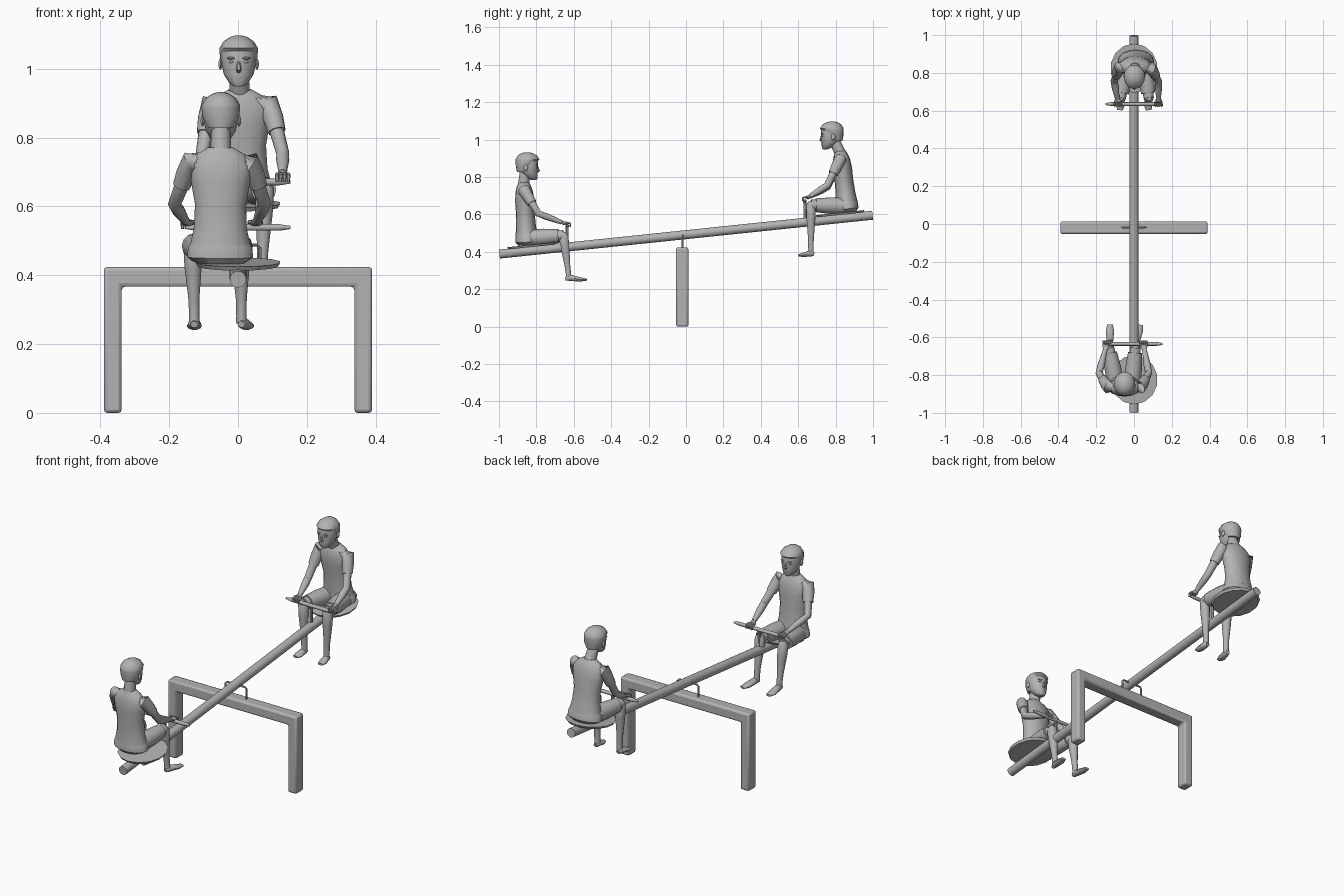
import bpy, bmesh, math
from mathutils import Vector

cube = bpy.data.objects.get("Cube")
if cube:
    bpy.data.objects.remove(cube)

grey = bpy.data.materials.new("plain_grey")
grey.use_nodes = True
grey.diffuse_color = (0.45, 0.45, 0.45, 1)
grey.node_tree.nodes["Principled BSDF"].inputs["Base Color"].default_value = (0.45, 0.45, 0.45, 1)


def finish(name, bm, angle=40):
    bmesh.ops.recalc_face_normals(bm, faces=bm.faces)
    mesh = bpy.data.meshes.new(name)
    bm.to_mesh(mesh)
    bm.free()
    mesh.materials.append(grey)
    obj = bpy.data.objects.new(name, mesh)
    bpy.context.collection.objects.link(obj)
    bpy.ops.object.select_all(action="DESELECT")
    obj.select_set(True)
    bpy.context.view_layer.objects.active = obj
    bpy.ops.object.shade_smooth_by_angle(angle=math.radians(angle))
    return obj


def loft(name, stations, sides=12, level=False):
    """Skin elliptical rings (centre, half width, half depth) along a path."""
    bm = bmesh.new()
    pts = [Vector(s[0]) for s in stations]
    rings = []
    for i, (p, (_, rx, ry)) in enumerate(zip(pts, stations)):
        tangent = (pts[min(i + 1, len(pts) - 1)] - pts[max(i - 1, 0)]).normalized()
        if level:
            tangent = Vector((0, 0, 1))
        ref = Vector((0, 1, 0)) if abs(tangent.x) > 0.9 else Vector((1, 0, 0))
        side = (ref - tangent * ref.dot(tangent)).normalized()
        up = tangent.cross(side)
        turn = [math.tau * k / sides for k in range(sides)]
        rings.append([bm.verts.new(p + side * rx * math.cos(a) + up * ry * math.sin(a)) for a in turn])
    for a, b in zip(rings, rings[1:]):
        for k in range(sides):
            n = (k + 1) % sides
            bm.faces.new((a[k], a[n], b[n], b[k]))
    bm.faces.new(rings[0])
    bm.faces.new(rings[-1])
    return finish(name, bm)


def tube(name, points, radii, sides=10):
    return loft(name, [(p, r, r) for p, r in zip(points, radii)], sides)


def blob(name, centre, size):
    bm = bmesh.new()
    bmesh.ops.create_uvsphere(bm, u_segments=10, v_segments=6, radius=1)
    bmesh.ops.scale(bm, vec=size, verts=bm.verts)
    bmesh.ops.translate(bm, vec=centre, verts=bm.verts)
    return finish(name, bm)


# Support frame: an upside-down U with rounded edges
half = [(0.39, 0), (0.39, 0.424), (-0.39, 0.424), (-0.39, 0),
        (-0.338, 0), (-0.338, 0.367), (0.338, 0.367), (0.338, 0)]
bm = bmesh.new()
face = bm.faces.new([bm.verts.new((x, -0.053, z)) for x, z in half])
extruded = bmesh.ops.extrude_face_region(bm, geom=[face])
bmesh.ops.translate(bm, vec=(0, 0.066, 0),
                    verts=[v for v in extruded["geom"] if isinstance(v, bmesh.types.BMVert)])
frame = finish("support_frame", bm)
bevel = frame.modifiers.new("rounding", "BEVEL")
bevel.width, bevel.segments = 0.01, 2

# Tilted beam and its pivot staple
SLOPE = 0.104


def beam_z(y):
    return 0.492 + SLOPE * y


tube("beam", [(0, y, beam_z(y)) for y in (-0.9975, 0.9975)], (0.024, 0.024), 20)
staple = [(-0.063, 0.42), (-0.063, 0.48), (-0.055, 0.488), (0.055, 0.488), (0.063, 0.48), (0.063, 0.42)]
tube("pivot_staple", [(x, -0.018, z) for x, z in staple], [0.005] * 6, 8)

# Seats and handlebars at both ends
for end, s in (("front", -1), ("back", 1)):
    bm = bmesh.new()
    bmesh.ops.create_cone(bm, cap_ends=True, segments=14, radius1=0.118, radius2=0.125, depth=0.012)
    for v in bm.verts:
        y = v.co.y * 1.04 + s * 0.825
        v.co = (v.co.x, y, beam_z(y) + 0.026 + v.co.z)
    finish(end + "_seat", bm, 30)
    y = s * 0.635
    z = beam_z(y) + 0.113
    tube(end + "_handlebar", [(x, y, z) for x in (-0.152, -0.12, 0.12, 0.152)], (0.005, 0.01, 0.01, 0.005))
    tube(end + "_handle_post", [(0, y, beam_z(y)), (0, y, z)], (0.008, 0.008), 8)


def child(name, s, hip, neck, chin, arms, legs):
    """Seated child facing along s * y."""
    hip, neck, chin = Vector(hip), Vector(neck), Vector(chin)

    def spine(part, rows):
        loft(name + part, [(hip.lerp(neck, t), rx, ry) for t, rx, ry in rows], 16)

    # Shorts and shirt body
    spine("_shorts_seat", [(0, 0.07, 0.045), (0.05, 0.096, 0.06), (0.14, 0.093, 0.06), (0.22, 0.075, 0.05)])
    spine("_shirt", [(0.15, 0.088, 0.059), (0.3, 0.077, 0.053), (0.5, 0.074, 0.05), (0.7, 0.086, 0.051),
                     (0.84, 0.092, 0.047), (0.93, 0.07, 0.038), (0.99, 0.036, 0.028)])

    # Head, hair and neck
    def at(x, fwd, h):
        return chin + Vector((x, s * fwd, h))

    def skull(part, rows):
        loft(name + part, [(at(0, f, h), rx, ry) for h, f, rx, ry in rows], 16, True)

    tube(name + "_neck", [neck - Vector((0, 0, 0.015)), at(0, -0.012, 0.05)], (0.03, 0.028), 12)
    skull("_head", [(0, 0.036, 0.012, 0.012), (0.01, 0.026, 0.027, 0.028), (0.035, 0.012, 0.043, 0.043),
                    (0.065, 0.003, 0.05, 0.054), (0.1, 0, 0.052, 0.058), (0.125, 0, 0.045, 0.05),
                    (0.14, 0, 0.028, 0.033)])
    skull("_hair", [(0.045, -0.024, 0.036, 0.032), (0.075, -0.012, 0.053, 0.05), (0.103, -0.004, 0.056, 0.059),
                    (0.112, 0.001, 0.056, 0.064), (0.132, 0, 0.044, 0.051), (0.145, -0.002, 0.024, 0.03),
                    (0.149, -0.002, 0.01, 0.012)])
    tube(name + "_nose", [at(0, 0.054, 0.075), at(0, 0.061, 0.05), at(0, 0.05, 0.043)], (0.004, 0.008, 0.006), 6)
    blob(name + "_lips", at(0, 0.05, 0.027), (0.013, 0.005, 0.005))
    for side, m in (("_right", -1), ("_left", 1)):
        blob(name + side + "_ear", at(m * 0.053, -0.008, 0.066), (0.006, 0.011, 0.017))
        blob(name + side + "_eye", at(m * 0.02, 0.05, 0.072), (0.009, 0.005, 0.004))
        blob(name + side + "_brow", at(m * 0.021, 0.051, 0.083), (0.014, 0.006, 0.004))

    # Arms with sleeves, hands and fingers curled over the bar
    for side, joints in zip(("_right", "_left"), arms):
        shoulder, elbow, hand = [Vector(p) for p in joints]
        inner = shoulder.lerp(Vector((neck.x, shoulder.y, shoulder.z + 0.01)), 0.5)
        cuff = shoulder.lerp(elbow, 0.55)
        wrist = elbow.lerp(hand, 0.82)
        tube(name + side + "_sleeve", [inner, shoulder, shoulder.lerp(elbow, 0.25), cuff],
             (0.03, 0.033, 0.03, 0.026), 12)
        tube(name + side + "_arm", [shoulder.lerp(elbow, 0.4), elbow, elbow.lerp(hand, 0.3), wrist],
             (0.022, 0.019, 0.019, 0.012))
        loft(name + side + "_hand", [(wrist, 0.012, 0.01), (wrist.lerp(hand, 0.6), 0.02, 0.01),
                                     (hand + Vector((0, 0, 0.008)), 0.021, 0.008)], 10)
        for k in range(4):
            tip = hand + Vector((0.011 * (k - 1.5), s * 0.004, 0.008))
            tube(name + side + "_finger_" + str(k + 1),
                 [tip, tip + Vector((0, s * 0.014, -0.004)), tip + Vector((0, s * 0.015, -0.022))],
                 (0.006, 0.006, 0.004), 6)

    # Legs with shorts and bare feet
    for side, joints in zip(("_right", "_left"), legs):
        thigh, knee, ankle, toe = [Vector(p) for p in joints]
        tube(name + side + "_shorts_leg", [thigh, thigh.lerp(knee, 0.4), thigh.lerp(knee, 0.85)],
             (0.044, 0.044, 0.037), 12)
        tube(name + side + "_thigh", [thigh.lerp(knee, 0.6), knee + Vector((0, 0, 0.002))], (0.031, 0.027), 12)
        tube(name + side + "_shin", [knee + Vector((0, 0, 0.02)), knee, knee.lerp(ankle, 0.3),
                                     knee.lerp(ankle, 0.75), ankle, ankle - Vector((0, 0, 0.02))],
             (0.015, 0.027, 0.025, 0.016, 0.015, 0.016))
        heel = Vector((ankle.x, ankle.y - s * 0.016, toe.z + 0.006))
        loft(name + side + "_foot", [(heel, 0.011, 0.01), (heel.lerp(toe, 0.2) + Vector((0, 0, 0.006)), 0.017, 0.018),
                                     (heel.lerp(toe, 0.7), 0.022, 0.012), (toe, 0.015, 0.006)], 10)


child("front_child", 1, (-0.052, -0.85, 0.435), (-0.05, -0.868, 0.775), (-0.05, -0.848, 0.783),
      [[(-0.138, -0.865, 0.728), (-0.185, -0.79, 0.605), (-0.145, -0.638, 0.548)],
       [(0.036, -0.865, 0.728), (0.078, -0.79, 0.605), (0.05, -0.638, 0.548)]],
      [[(-0.1, -0.83, 0.475), (-0.132, -0.655, 0.487), (-0.127, -0.628, 0.28), (-0.127, -0.533, 0.251)],
       [(-0.008, -0.83, 0.475), (0.008, -0.655, 0.487), (0.01, -0.628, 0.28), (0.032, -0.533, 0.251)]])
child("back_child", -1, (0.01, 0.865, 0.612), (0.005, 0.825, 0.942), (0.002, 0.78, 0.948),
      [[(-0.08, 0.825, 0.895), (-0.105, 0.755, 0.745), (-0.085, 0.643, 0.685)],
       [(0.092, 0.825, 0.895), (0.13, 0.755, 0.755), (0.13, 0.643, 0.685)]],
      [[(-0.036, 0.84, 0.645), (-0.07, 0.668, 0.65), (-0.065, 0.668, 0.41), (-0.075, 0.603, 0.382)],
       [(0.056, 0.84, 0.645), (0.078, 0.668, 0.65), (0.07, 0.668, 0.41), (0.078, 0.603, 0.382)]])
